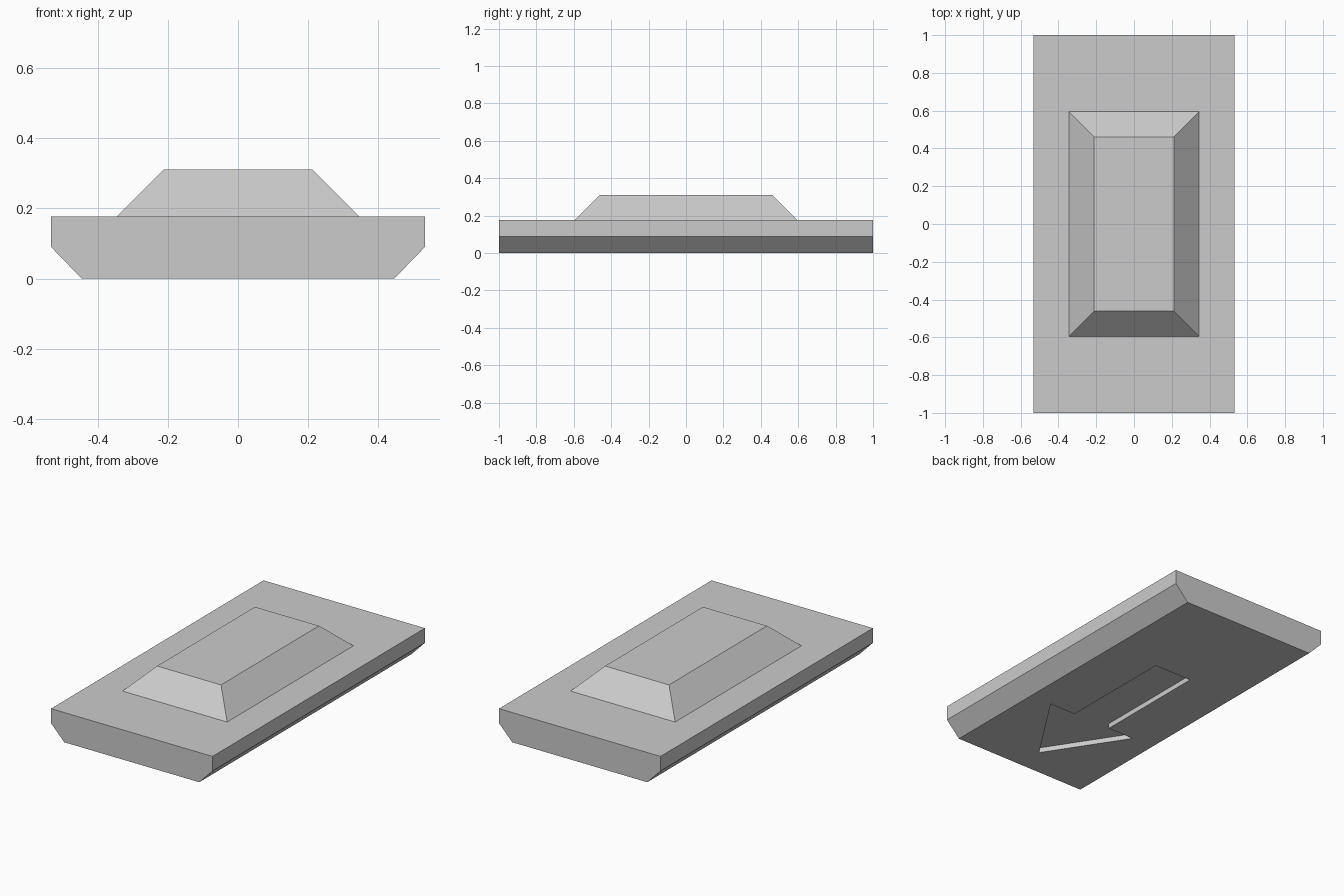
import bpy
import bmesh
from mathutils import Vector

cube = bpy.data.objects.get("Cube")
if cube:
    bpy.data.objects.remove(cube, do_unlink=True)

grey = bpy.data.materials.new("plain grey")
grey.use_nodes = True
grey.diffuse_color = (0.6, 0.6, 0.6, 1)
grey.node_tree.nodes["Principled BSDF"].inputs["Base Color"].default_value = (0.6, 0.6, 0.6, 1)

HALF_LENGTH = 1.0
DECK = 0.177        # height of the flat deck
TOP = 0.311         # height of the raised block
RECESS = 0.03       # depth of the arrow underneath


def prism(name, outline, direction, top_scale=(1, 1)):
    """Extrude a closed outline; optionally scale its far end in x and y."""
    bm = bmesh.new()
    face = bm.faces.new([bm.verts.new(p) for p in outline])
    geom = bmesh.ops.extrude_face_region(bm, geom=[face])["geom"]
    far = [v for v in geom if isinstance(v, bmesh.types.BMVert)]
    bmesh.ops.scale(bm, vec=(top_scale[0], top_scale[1], 1), verts=far)
    bmesh.ops.translate(bm, vec=Vector(direction), verts=far)
    if not any(len(e.link_faces) == 2 for e in face.edges):
        bm.faces.new(list(reversed(face.verts)))
    bmesh.ops.holes_fill(bm, edges=bm.edges)
    bmesh.ops.recalc_face_normals(bm, faces=bm.faces)
    mesh = bpy.data.meshes.new(name)
    bm.to_mesh(mesh)
    bm.free()
    mesh.materials.append(grey)
    obj = bpy.data.objects.new(name, mesh)
    bpy.context.collection.objects.link(obj)
    return obj


def mirrored(half):
    """Close a half outline by mirroring it in x."""
    return half + [(-x, y) for x, y in reversed(half) if x]


# Base slab with chamfered lower long edges
section = mirrored([(0.445, 0), (0.532, 0.09), (0.532, DECK)])
base = prism("base_slab", [(x, -HALF_LENGTH, z) for x, z in section],
             (0, 2 * HALF_LENGTH, 0))

# Raised block with sloping sides on the deck
bx, by = 0.345, 0.595
slope = TOP - DECK
prism("raised_block",
      [(-bx, -by, DECK), (bx, -by, DECK), (bx, by, DECK), (-bx, by, DECK)],
      (0, 0, slope), ((bx - slope) / bx, (by - slope) / by))

# Arrow recess in the underside, pointing to the front
arrow = mirrored([(0, -0.83), (0.30, -0.37), (0.125, -0.37), (0.125, 0.34)])
cutter = prism("arrow_cutter", [(x, y, -0.1) for x, y in arrow],
               (0, 0, 0.1 + RECESS))
cutter.hide_render = True

cut = base.modifiers.new("arrow_recess", "BOOLEAN")
cut.operation = "DIFFERENCE"
cut.solver = "EXACT"
cut.object = cutter
bpy.context.view_layer.objects.active = base
bpy.ops.object.modifier_apply(modifier=cut.name)
bpy.data.objects.remove(cutter, do_unlink=True)
